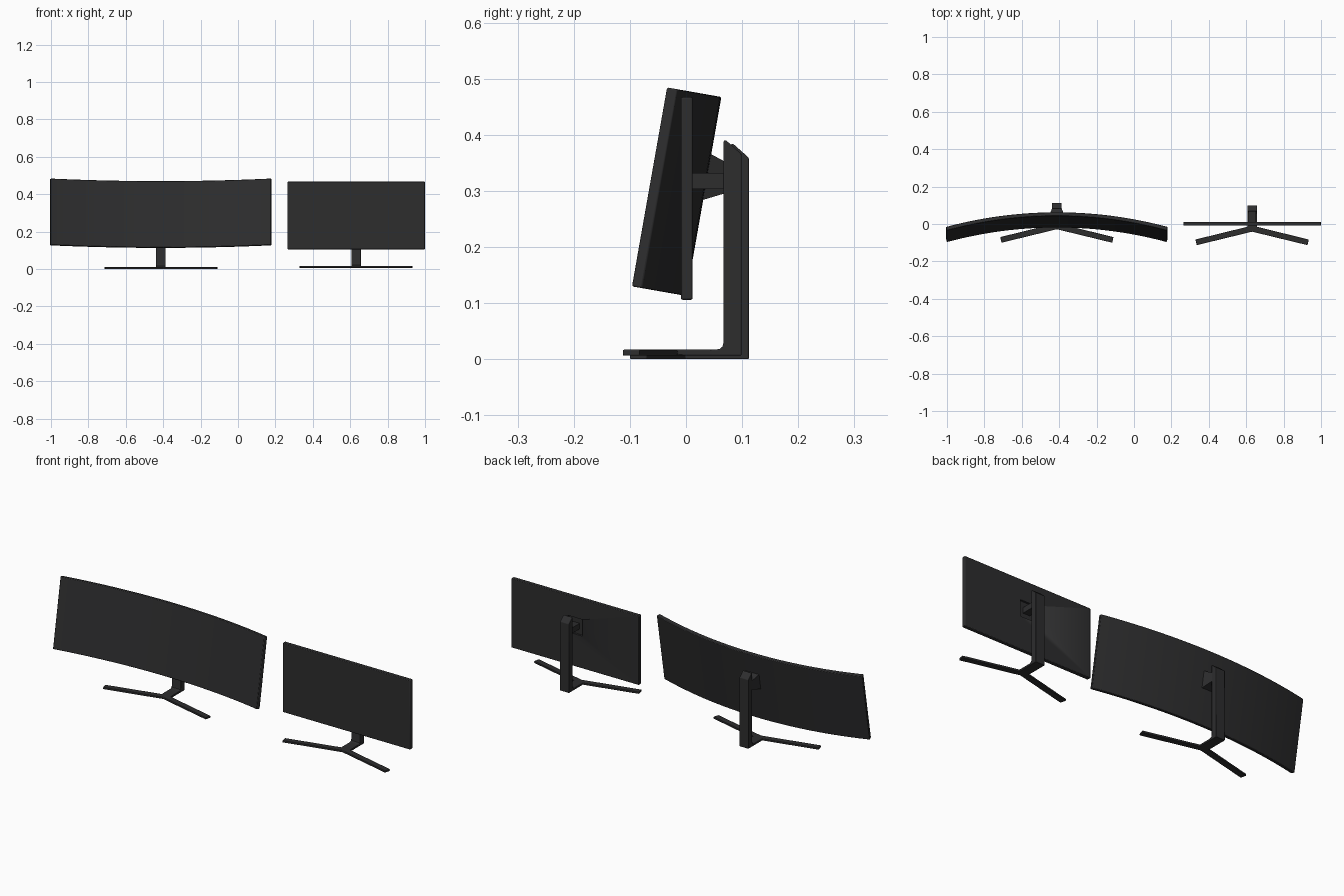
import bpy, bmesh, math
from mathutils import Matrix, Vector

if "Cube" in bpy.data.objects:
    bpy.data.objects.remove(bpy.data.objects["Cube"])

black = bpy.data.materials.new("charcoal plastic")
black.diffuse_color = (0.026, 0.026, 0.027, 1)
black.use_nodes = True
black.node_tree.nodes["Principled BSDF"].inputs["Base Color"].default_value = black.diffuse_color


def finish(name, bm, bevel=0.0):
    bmesh.ops.recalc_face_normals(bm, faces=bm.faces)
    me = bpy.data.meshes.new(name)
    bm.to_mesh(me)
    bm.free()
    ob = bpy.data.objects.new(name, me)
    bpy.context.collection.objects.link(ob)
    me.materials.append(black)
    if bevel:
        m = ob.modifiers.new("bevel", 'BEVEL')
        m.width, m.segments, m.limit_method = bevel, 2, 'ANGLE'
        m.angle_limit = math.radians(40)
    bpy.ops.object.select_all(action='DESELECT')
    ob.select_set(True)
    bpy.context.view_layer.objects.active = ob
    bpy.ops.object.shade_smooth_by_angle(angle=math.radians(30))
    return ob


def prism(name, pts, offset, bevel=0.0, matrix=None):
    """Extrude a closed 3D outline along offset."""
    bm = bmesh.new()
    f = bm.faces.new([bm.verts.new(p) for p in pts])
    ex = bmesh.ops.extrude_face_region(bm, geom=[f])
    bmesh.ops.translate(bm, vec=offset,
                        verts=[v for v in ex["geom"] if isinstance(v, bmesh.types.BMVert)])
    if matrix:
        bm.transform(matrix)
    return finish(name, bm, bevel)


def box(name, lo, hi, bevel=0.0):
    pts = [(lo[0], lo[1], lo[2]), (hi[0], lo[1], lo[2]),
           (hi[0], hi[1], lo[2]), (lo[0], hi[1], lo[2])]
    return prism(name, pts, (0, 0, hi[2] - lo[2]), bevel)


def stand(prefix, cx, dy, z0):
    # upright with slanted top and filleted foot
    prof = [(0.0, 0), (0.099, 0), (0.099, 0.359), (0.071, 0.384), (0.067, 0.383),
            (0.067, 0.024), (0.065, 0.016), (0.060, 0.012), (0.052, 0.0105), (0.0, 0.0105)]
    prism(prefix + "_column", [(cx - 0.026, y + dy, z + z0) for y, z in prof],
          (0.052, 0, 0), 0.004)
    # Y shaped foot: two splayed legs and a neck
    half = [(0.296, -0.113), (0.303, -0.083), (0.026, -0.015), (0.026, 0.06)]
    outline = [(0, -0.041)] + half + [(-x, y) for x, y in reversed(half)]
    prism(prefix + "_foot_legs", [(cx + x, y + dy, z0) for x, y in outline],
          (0, 0, 0.0105), 0.002)


# curved wide monitor, tilted back
CX, HALF, SAG, THICK, TALL, N = -0.4125, 0.5875, 0.079, 0.02, 0.36, 40
R = (HALF ** 2 + SAG ** 2) / (2 * SAG)
A = math.asin(HALF / R)
angles = [-A + 2 * A * i / N for i in range(N + 1)]


def arc(r):
    return [(r * math.sin(a), r * math.cos(a) - R + SAG, 0) for a in angles]


tilt = Matrix.Translation((CX, -0.097, 0.13)) @ Matrix.Rotation(math.radians(-10), 4, 'X')
prism("curved_screen", arc(R) + arc(R + THICK)[::-1], (0, 0, TALL), 0.003, tilt)
stand("curved_stand", CX, 0.013, 0.0)

# tapered mount between curved screen and column
bm = bmesh.new()
ring_a = [(-0.041, 0.027, 0.283), (0.041, 0.027, 0.283), (0.041, 0.042, 0.367), (-0.041, 0.042, 0.367)]
ring_b = [(-0.026, 0.084, 0.300), (0.026, 0.084, 0.300), (0.026, 0.084, 0.344), (-0.026, 0.084, 0.344)]
va = [bm.verts.new((x + CX, y, z)) for x, y, z in ring_a]
vb = [bm.verts.new((x + CX, y, z)) for x, y, z in ring_b]
bm.faces.new(va)
bm.faces.new(vb)
for i in range(4):
    j = (i + 1) % 4
    bm.faces.new((va[i], va[j], vb[j], vb[i]))
finish("curved_mount", bm)

# flat monitor with a square mount recess in the back
FX = 0.6315
flat = box("flat_screen", (0.264, -0.009, 0.106), (0.999, 0.012, 0.467), 0.003)
cutter = box("recess_cutter", (FX - 0.043, 0.002, 0.275), (FX + 0.043, 0.03, 0.361))
cutter.hide_render = True
cutter.hide_viewport = True
cutter.display_type = 'WIRE'
cut = flat.modifiers.new("recess", 'BOOLEAN')
cut.operation, cut.object, cut.solver = 'DIFFERENCE', cutter, 'EXACT'
box("flat_mount_arm", (FX - 0.02, 0.0, 0.303), (FX + 0.02, 0.07, 0.332))
stand("flat_stand", FX, 0.0, 0.0065)
